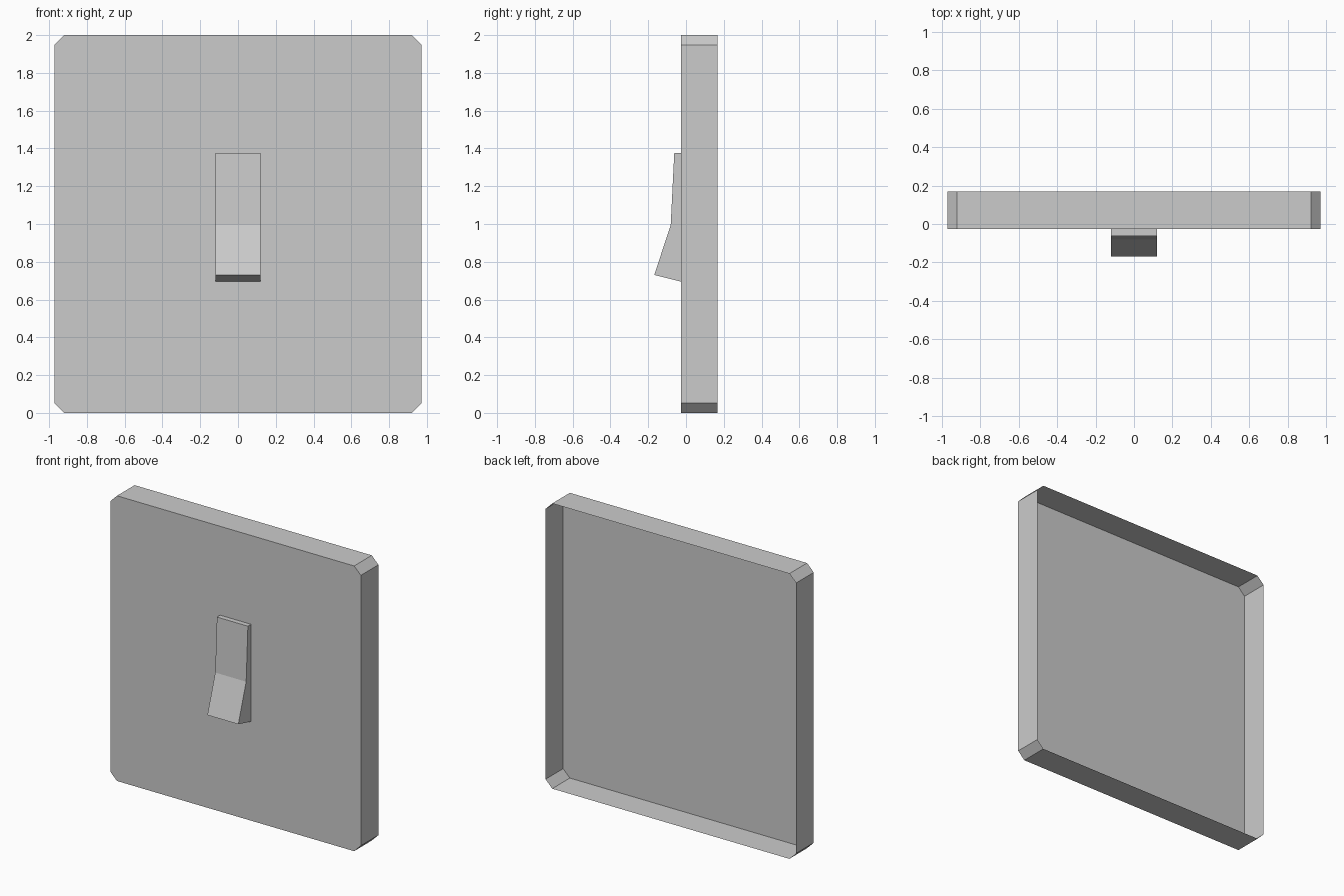
import bpy
import bmesh

cube = bpy.data.objects.get("Cube")
if cube:
    bpy.data.objects.remove(cube, do_unlink=True)

GREY = (0.6, 0.6, 0.6, 1.0)
mat = bpy.data.materials.new("light_grey_plastic")
mat.use_nodes = True
mat.diffuse_color = GREY
mat.node_tree.nodes["Principled BSDF"].inputs["Base Color"].default_value = GREY


def extruded(name, outline, direction, open_end):
    """Extrude a flat outline; the starting face is the cap, the far end may stay open."""
    bm = bmesh.new()
    cap = bm.faces.new([bm.verts.new(p) for p in outline])
    edges = list(cap.edges)
    result = bmesh.ops.extrude_edge_only(bm, edges=edges)["geom"]
    far = [v for v in result if isinstance(v, bmesh.types.BMVert)]
    bmesh.ops.translate(bm, verts=far, vec=direction)
    if not open_end:
        rim = [e for e in result if isinstance(e, bmesh.types.BMEdge)
               and all(v in far for v in e.verts)]
        bmesh.ops.contextual_create(bm, geom=rim)
    bmesh.ops.recalc_face_normals(bm, faces=bm.faces)
    # Make the cap face outwards, away from the extrusion
    bm.normal_update()
    if cap.normal.dot(direction) > 0:
        bmesh.ops.reverse_faces(bm, faces=bm.faces)
    mesh = bpy.data.meshes.new(name)
    bm.to_mesh(mesh)
    bm.free()
    mesh.materials.append(mat)
    obj = bpy.data.objects.new(name, mesh)
    bpy.context.collection.objects.link(obj)
    return obj


FRONT, BACK = -0.027, 0.168
HALF_W, HALF_H, CUT = 0.972, 1.0, 0.052

# Wall plate: chamfered square shell, open at the back
corners = []
for sx, sz in ((1, 1), (-1, 1), (-1, -1), (1, -1)):
    pair = [(sx * HALF_W, FRONT, 1 + sz * (HALF_H - CUT)),
            (sx * (HALF_W - CUT), FRONT, 1 + sz * HALF_H)]
    corners += pair if sx * sz > 0 else pair[::-1]
extruded("wall_plate", corners, (0, BACK - FRONT, 0), True)

# Rocker switch: bent side profile, pressed in at the top
HALF_SWITCH = 0.12
profile = [(FRONT, 1.377), (-0.062, 1.377), (-0.081, 0.995),
           (-0.168, 0.73), (FRONT, 0.695)]
extruded("rocker_switch", [(-HALF_SWITCH, y, z) for y, z in profile],
         (2 * HALF_SWITCH, 0, 0), False)
